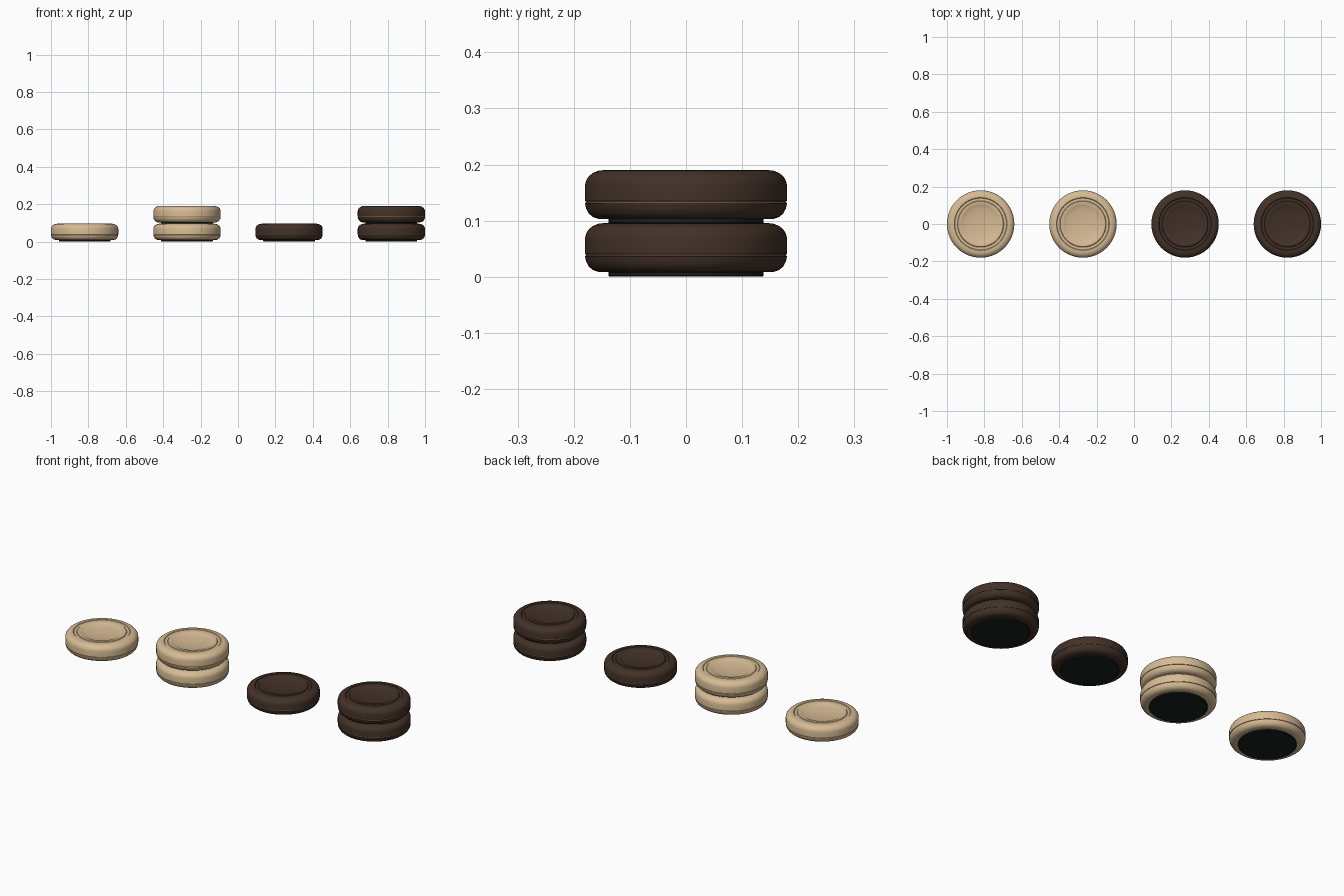
import bpy, bmesh
from math import radians
from mathutils import Vector

if "Cube" in bpy.data.objects:
    bpy.data.objects.remove(bpy.data.objects["Cube"])


def material(name, rgb):
    m = bpy.data.materials.new(name)
    m.diffuse_color = (*rgb, 1)
    m.use_nodes = True
    m.node_tree.nodes["Principled BSDF"].inputs["Base Color"].default_value = m.diffuse_color
    return m


CREAM = material("cream wood", (0.68, 0.50, 0.30))
BROWN = material("brown wood", (0.055, 0.031, 0.021))
FELT = material("green felt", (0.008, 0.014, 0.011))
BRASS = material("brass", (0.45, 0.29, 0.11))
SEGMENTS = 96

# Half cross-sections as (radius, height)
BODY = [(0, 0.008), (0.138, 0.008), (0.156, 0.0085), (0.166, 0.012), (0.173, 0.018),
        (0.178, 0.027), (0.18, 0.0365), (0.1775, 0.037), (0.1775, 0.040), (0.18, 0.0405),
        (0.18, 0.069), (0.178, 0.077), (0.173, 0.085), (0.165, 0.091), (0.156, 0.0945),
        (0.147, 0.0955), (0.141, 0.0955), (0.138, 0.0925), (0.124, 0.0925), (0.121, 0.0955),
        (0.106, 0.0955), (0.100, 0.0925), (0.085, 0.089), (0.06, 0.0855), (0.03, 0.083),
        (0, 0.082)]
PAD = [(0, 0), (0.136, 0), (0.138, 0.002), (0.138, 0.009), (0, 0.009)]
BAND = [(0.176, 0.037), (0.1785, 0.0373), (0.179, 0.0385), (0.1785, 0.0397), (0.176, 0.040),
        (0.176, 0.037)]


def lathe(name, profile, mat, location):
    """Spin a half cross-section around z."""
    bm = bmesh.new()
    verts = [bm.verts.new((r, 0, z)) for r, z in profile]
    edges = [bm.edges.new(pair) for pair in zip(verts, verts[1:])]
    bmesh.ops.spin(bm, geom=verts + edges, axis=(0, 0, 1), cent=(0, 0, 0),
                   angle=radians(360), steps=SEGMENTS)
    bmesh.ops.remove_doubles(bm, verts=bm.verts, dist=0.00005)
    bmesh.ops.recalc_face_normals(bm, faces=bm.faces)
    mesh = bpy.data.meshes.new(name)
    bm.to_mesh(mesh)
    bm.free()
    mesh.materials.append(mat)
    ob = bpy.data.objects.new(name, mesh)
    ob.location = Vector(location)
    bpy.context.collection.objects.link(ob)
    bpy.ops.object.select_all(action='DESELECT')
    ob.select_set(True)
    bpy.context.view_layer.objects.active = ob
    bpy.ops.object.shade_smooth_by_angle(angle=radians(30))
    return ob


def game_piece(name, mat, x, z):
    lathe(name + "_body", BODY, mat, (x, 0, z))
    lathe(name + "_felt_pad", PAD, FELT, (x, 0, z))
    lathe(name + "_inlay_band", BAND, BRASS, (x, 0, z))


# A single piece and a stacked pair in each colour
for label, mat, x in (("light", CREAM, -0.82), ("dark", BROWN, 0.273)):
    game_piece(label + "_single", mat, x, 0)
    for level, part in enumerate(("lower", "upper")):
        game_piece(f"{label}_stack_{part}", mat, x + 0.547, level * 0.0945)
